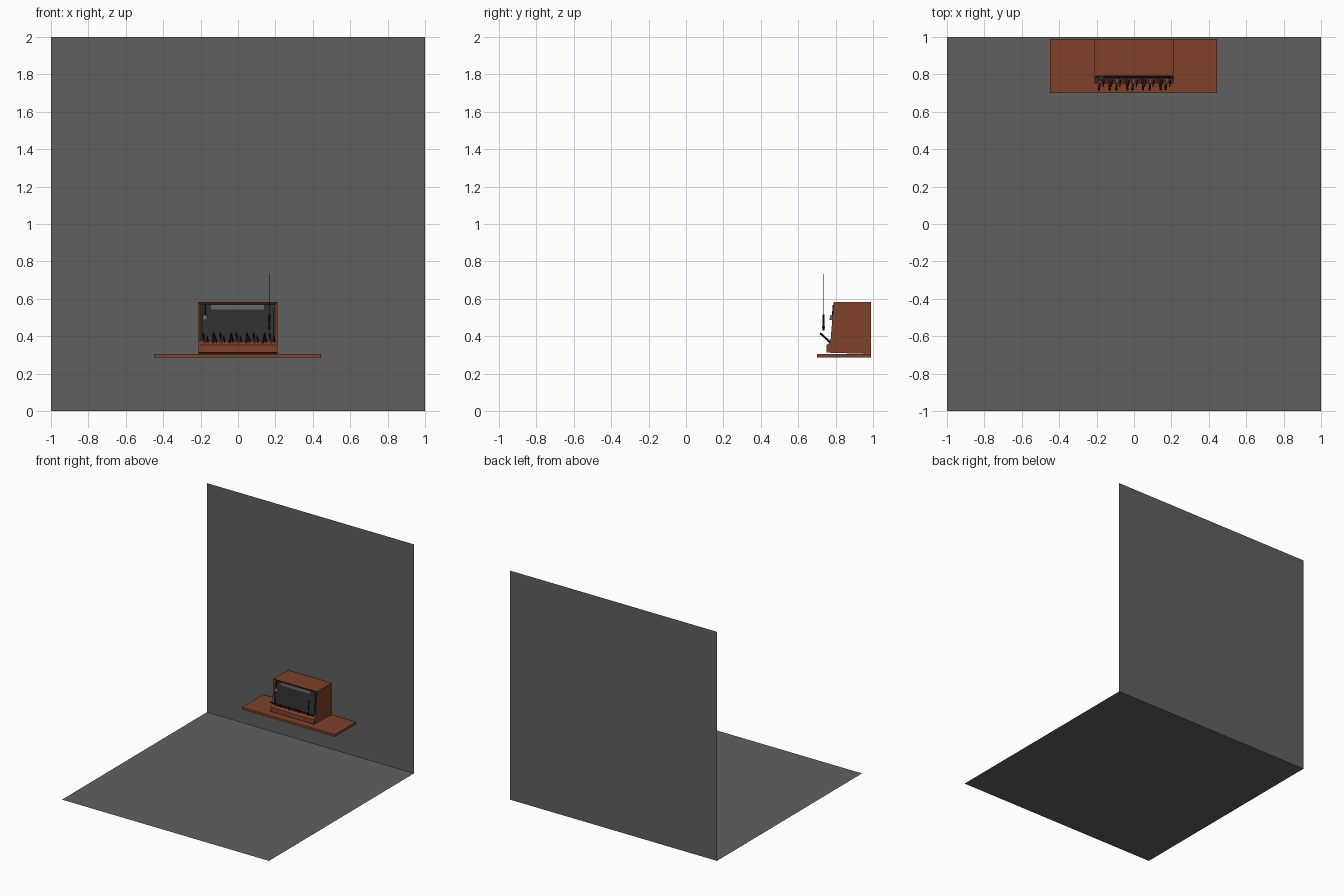
import bpy, bmesh, math
from mathutils import Vector

if "Cube" in bpy.data.objects:
    bpy.data.objects.remove(bpy.data.objects["Cube"])


def mat(name, r, g, b):
    m = bpy.data.materials.new(name)
    m.diffuse_color = (r, g, b, 1)
    m.use_nodes = True
    m.node_tree.nodes["Principled BSDF"].inputs["Base Color"].default_value = m.diffuse_color
    return m


GREY = mat("room_grey", .117, .117, .117)
WOOD = mat("wood", .21, .053, .023)
DARK = mat("dark_panel", .03, .03, .03)
BLACK = mat("black", .012, .012, .014)
RED = mat("red", .35, .01, .02)
STEEL = mat("pale_metal", .4, .4, .38)
MID = mat("grey_strip", .13, .13, .13)


def finish(name, bm, m):
    bmesh.ops.recalc_face_normals(bm, faces=bm.faces)
    me = bpy.data.meshes.new(name)
    bm.to_mesh(me)
    bm.free()
    me.materials.append(m)
    ob = bpy.data.objects.new(name, me)
    bpy.context.collection.objects.link(ob)
    return ob


def extrude_x(name, profile, x0, x1, m, inset_edge=None, rim=.013, depth=.015):
    """Extrude a (y, z) profile along x; optionally recess one of its side faces."""
    bm = bmesh.new()
    a = [bm.verts.new((x0, y, z)) for y, z in profile]
    b = [bm.verts.new((x1, y, z)) for y, z in profile]
    n = len(a)
    bm.faces.new(a)
    bm.faces.new(b[::-1])
    sides = [bm.faces.new((a[i], b[i], b[(i + 1) % n], a[(i + 1) % n])) for i in range(n)]
    bmesh.ops.recalc_face_normals(bm, faces=bm.faces)
    if inset_edge is not None:
        f = sides[inset_edge]
        bmesh.ops.inset_region(bm, faces=[f], thickness=rim, use_even_offset=True)
        bmesh.ops.translate(bm, verts=f.verts, vec=-f.normal * depth)
    return finish(name, bm, m)


def box(name, x0, x1, y0, y1, z0, z1, m):
    return extrude_x(name, [(y0, z0), (y1, z0), (y1, z1), (y0, z1)], x0, x1, m)


def rod(name, p, q, r1, r2, m, sides=8):
    p, q = Vector(p), Vector(q)
    d = q - p
    bm = bmesh.new()
    bmesh.ops.create_cone(bm, cap_ends=True, segments=sides, radius1=r1, radius2=r2, depth=d.length)
    ob = finish(name, bm, m)
    ob.location = (p + q) / 2
    ob.rotation_euler = d.to_track_quat('Z', 'Y').to_euler()
    return ob


# Room: floor and back wall as one folded sheet
bm = bmesh.new()
rows = [[bm.verts.new((x, y, z)) for x in (-1, 1)] for y, z in ((-1, 0), (1, 0), (1, 2))]
for lo, hi in zip(rows, rows[1:]):
    bm.faces.new((lo[0], lo[1], hi[1], hi[0]))
finish("floor_and_wall", bm, GREY)

# Wall shelf
box("shelf", -.45, .445, .70, .99, .285, .305, WOOD)

# Cabinet with recessed sloping front, stepped key ledge at the bottom
profile = [(.99, .305), (.76, .312), (.75, .312), (.75, .352), (.772, .368), (.79, .582), (.99, .582)]
extrude_x("cabinet", profile, -.21, .21, WOOD, inset_edge=4)


def face_y(z, off=0.0):
    return .772 + (z - .368) * .018 / .214 + off


def slab(name, x0, x1, z0, z1, near, far, m):
    """Slab parallel to the sloping front."""
    return extrude_x(name, [(face_y(z0, near), z0), (face_y(z0, far), z0),
                            (face_y(z1, far), z1), (face_y(z1, near), z1)], x0, x1, m)


# Dark jack panel, label strip and side trims
slab("jack_panel", -.197, .197, .371, .569, .008, .02, DARK)
slab("label_strip", -.145, .14, .543, .567, .005, .012, MID)
for s in (-1, 1):
    slab("panel_trim", s * .19 - .003, s * .19 + .003, .385, .555, .004, .012, BLACK)

# Small bell hanging at upper left
rod("bell_stem", (-.176, face_y(.55), .567), (-.176, face_y(.52), .51), .004, .004, BLACK)
rod("bell_cup", (-.176, face_y(.5), .488), (-.176, face_y(.5), .513), .017, .01, MID, 12)

# Row of switch plugs leaning forward, alternating pale and red
for i in range(9):
    x = -.178 + i * .0445
    lean = (-.010, .004, -.006, .010)[i % 4]
    foot = Vector((x, .772, .368))
    tip = Vector((x + lean, .718, .415))
    at = foot.lerp
    rod("plug_handle", at(tip, .4), tip, .0045, .006, BLACK)
    rod("plug_sleeve", at(tip, .0), at(tip, .42), .007, .005, RED if i % 2 else STEEL)
    rod("plug_prong", foot + Vector((.018, -.004, 0)), foot + Vector((.012, -.036, .034)), .003, .004, BLACK, 6)

# Hanging transmitter on a thin wire
rod("wire", (.167, .735, .51), (.167, .735, .732), .0012, .0012, BLACK, 6)
rod("transmitter_body", (.167, .735, .43), (.167, .735, .515), .005, .006, BLACK, 10)
rod("transmitter_collar", (.167, .735, .44), (.167, .735, .452), .008, .008, BLACK, 10)
